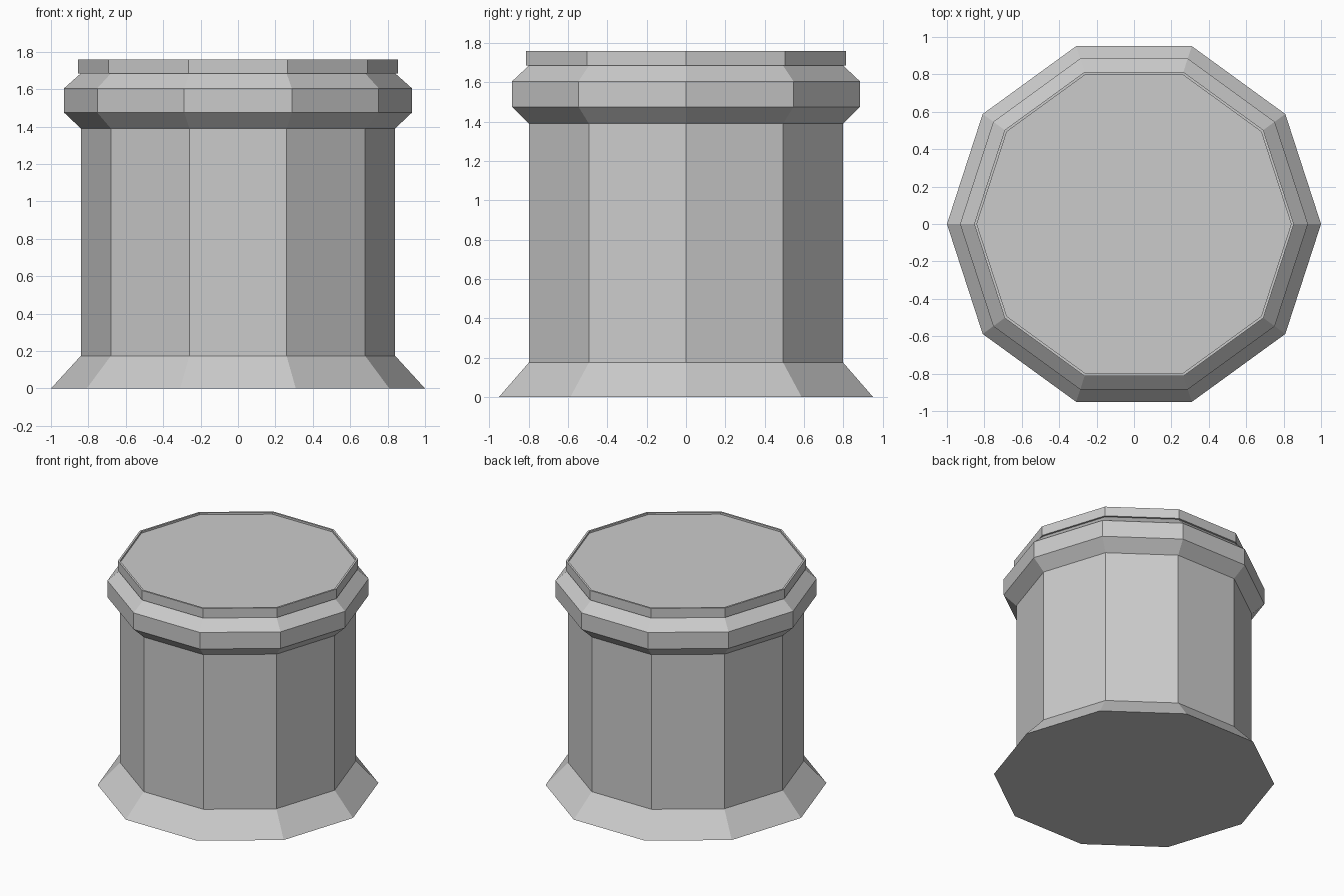
import bpy, bmesh
from math import cos, sin, tau

if "Cube" in bpy.data.objects:
    bpy.data.objects.remove(bpy.data.objects["Cube"])

SIDES = 10


def lathe(name, profile):
    """Revolve (radius, z) points into a closed ten-sided solid."""
    bm = bmesh.new()
    rings = [[bm.verts.new((r * cos(tau * i / SIDES), r * sin(tau * i / SIDES), z))
              for i in range(SIDES)] for r, z in profile]
    for low, high in zip(rings, rings[1:]):
        for i in range(SIDES):
            j = (i + 1) % SIDES
            bm.faces.new((low[i], low[j], high[j], high[i]))
    bm.faces.new(rings[0][::-1])
    bm.faces.new(rings[-1])
    mesh = bpy.data.meshes.new(name)
    bm.to_mesh(mesh)
    bm.free()
    obj = bpy.data.objects.new(name, mesh)
    bpy.context.collection.objects.link(obj)
    return obj


# Flared foot, straight shaft, bevelled collar, and thin lid with a shallow
# recess in its top, all as one continuous outline
lathe("pedestal", [
    (1.0, 0), (0.84, 0.175),
    (0.84, 1.39),
    (0.93, 1.475), (0.93, 1.605), (0.84, 1.685),
    (0.855, 1.685), (0.855, 1.76), (0.84, 1.76), (0.84, 1.745),
])
